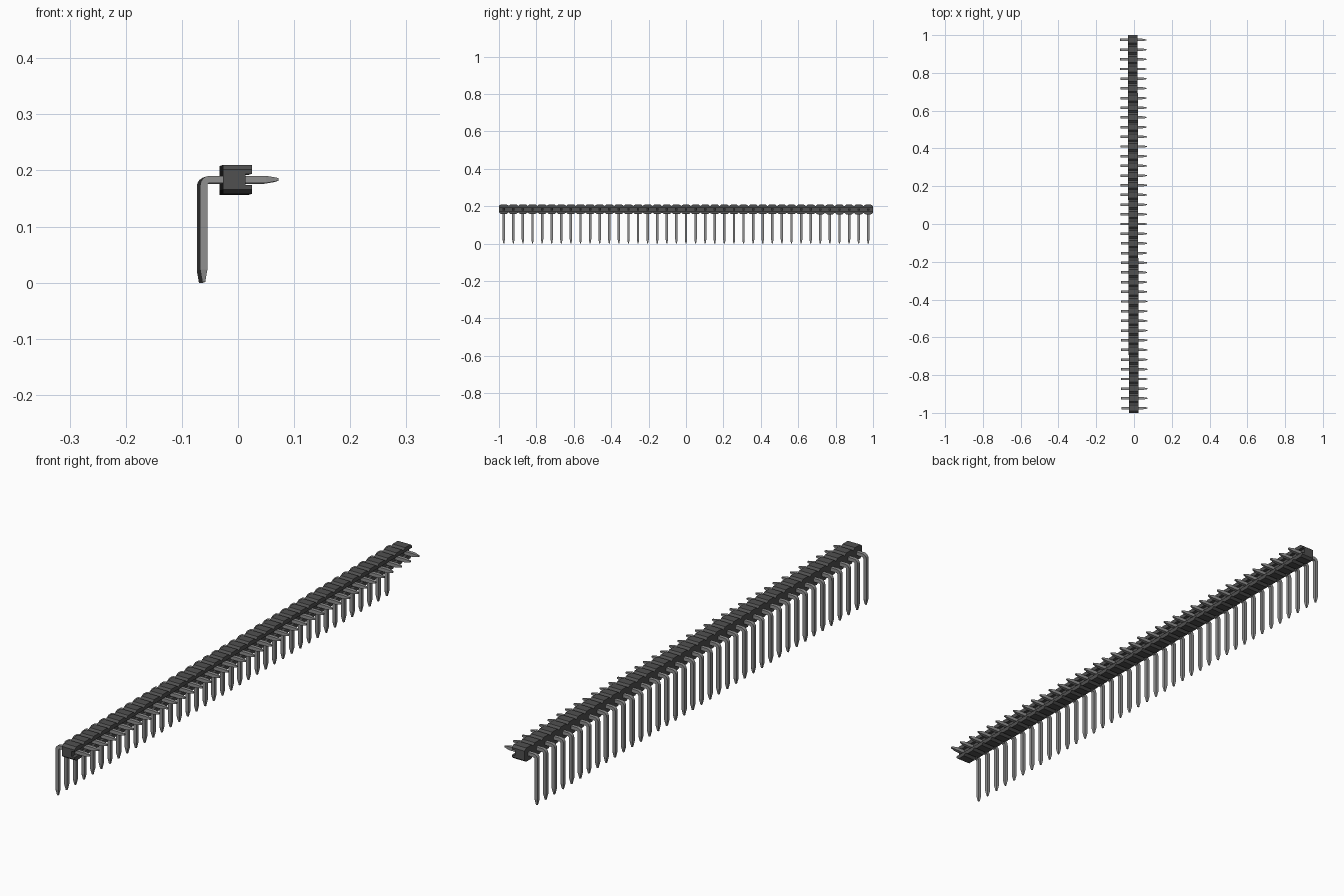
import bpy
import bmesh
from mathutils import Vector

cube = bpy.data.objects.get("Cube")
if cube:
    bpy.data.objects.remove(cube)

COUNT = 39
PITCH = 2 / COUNT
HALF = PITCH / 2
STEP = (-0.006 / (COUNT - 1), PITCH, -0.002 / (COUNT - 1))  # row is very slightly skewed
START = Vector((0.003, -1 + HALF, 0.001))
AXIS_Z = 0.183


def material(name, value):
    m = bpy.data.materials.new(name)
    m.use_nodes = True
    color = (value, value, value, 1)
    m.diffuse_color = color
    m.node_tree.nodes["Principled BSDF"].inputs["Base Color"].default_value = color
    return m


def loft(bm, rings):
    """Skin a closed solid through equal-sized rings of points."""
    loops = [[bm.verts.new(p) for p in ring] for ring in rings]
    n = len(loops[0])
    for a, b in zip(loops, loops[1:]):
        for i in range(n):
            j = (i + 1) % n
            bm.faces.new((a[i], a[j], b[j], b[i]))
    bm.faces.new(loops[0][::-1])
    bm.faces.new(loops[-1])


def row(name, bm, mat):
    """Turn one unit into an object repeated along the row."""
    bmesh.ops.recalc_face_normals(bm, faces=bm.faces)
    mesh = bpy.data.meshes.new(name)
    bm.to_mesh(mesh)
    bm.free()
    mesh.materials.append(mat)
    obj = bpy.data.objects.new(name, mesh)
    bpy.context.collection.objects.link(obj)
    obj.location = START
    arr = obj.modifiers.new("repeat", 'ARRAY')
    arr.count = COUNT
    arr.use_relative_offset = False
    arr.use_constant_offset = True
    arr.constant_offset_displace = STEP
    return obj


# Housing: chamfered block with a slot on the mating side
def prism(bm, profile, x0, x1):
    loft(bm, [[(x, y, AXIS_Z + z) for y, z in profile] for x in (x0, x1)])


CY, CZ, SLOT = 0.01, 0.008, 0.01
BACK, FLOOR, FRONT = -0.03, 0.01, 0.022
top = [(HALF, HALF - CZ), (HALF - CY, HALF), (CY - HALF, HALF), (-HALF, HALF - CZ)]
lip = [(HALF, SLOT)] + top + [(-HALF, SLOT)]

bm = bmesh.new()
prism(bm, top + [(-y, -z) for y, z in top], BACK, FLOOR)
for side in (1, -1):
    prism(bm, [(y, side * z) for y, z in lip], FLOOR, FRONT)
row("housing", bm, material("dark grey plastic", 0.08))

# Pins: square bar with a rounded right-angle bend and tapered ends
W = 0.0064
LEG_X = -0.064
TIP_X = 0.069
TAPER = 0.022
BEND = 0.0105

path = [(TIP_X, AXIS_Z, 0, 1, 0.4), (TIP_X - TAPER, AXIS_Z, 0, 1, 1)]
center = Vector((LEG_X + BEND, 0, AXIS_Z - BEND))
for i in range(5):
    d = Vector((0, 0, 1)).slerp(Vector((-1, 0, 0)), i / 4)
    p = center + d * BEND
    path.append((p.x, p.z, d.x, d.z, 1))
path += [(LEG_X, TAPER, -1, 0, 1), (LEG_X, 0, -1, 0, 0.4)]

bm = bmesh.new()
rings = []
for x, z, dx, dz, s in path:
    rings.append([(x + dx * o * W * s, y * W * s, z + dz * o * W * s)
                  for o, y in ((1, 1), (1, -1), (-1, -1), (-1, 1))])
loft(bm, rings)
row("pins", bm, material("grey metal", 0.28))
